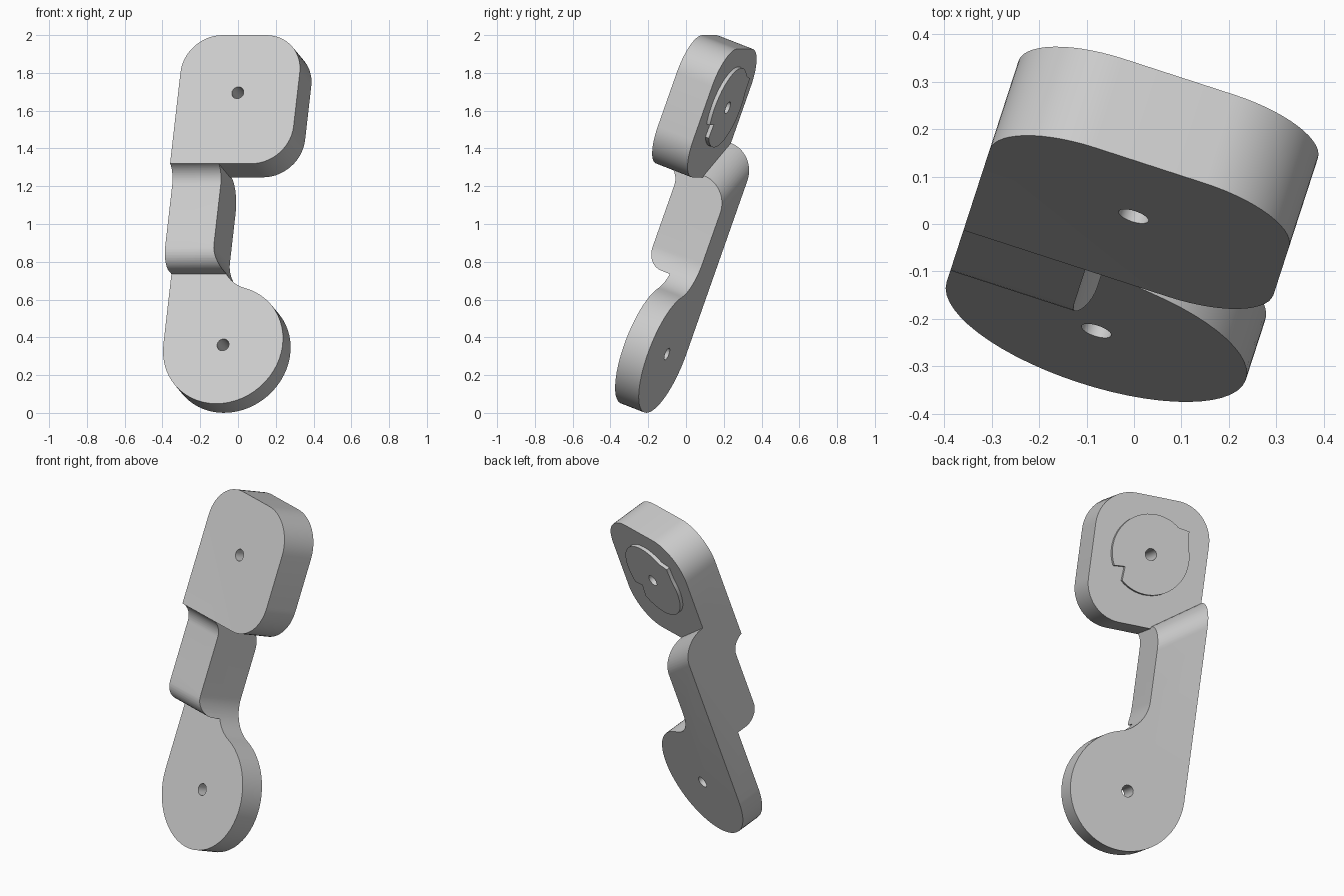
import bpy, bmesh
from math import radians, cos, sin, atan2, degrees, sqrt

cube = bpy.data.objects.get("Cube")
if cube:
    bpy.data.objects.remove(cube)

grey = bpy.data.materials.new("light_grey")
grey.use_nodes = True
grey.diffuse_color = (0.6, 0.6, 0.6, 1)
grey.node_tree.nodes["Principled BSDF"].inputs["Base Color"].default_value = (0.6, 0.6, 0.6, 1)

TILT = (radians(-20.3), 0, radians(-18))   # whole part leans back and turns


def arc(cx, cy, r, a0, a1, n=14):
    angles = [radians(a0 + (a1 - a0) * i / n) for i in range(n + 1)]
    return [(cx + r * cos(a), cy + r * sin(a)) for a in angles]


def prism(name, outline, lo, hi, axis="y"):
    """Extrude an outline along the local y axis (front view) or x axis (side view)."""
    def place(p, d):
        return (p[0], d, p[1]) if axis == "y" else (d, p[0], p[1])
    bm = bmesh.new()
    a, b = ([bm.verts.new(place(p, d)) for p in outline] for d in (lo, hi))
    bm.faces.new(a)
    bm.faces.new(b)
    for i in range(len(a)):
        j = (i + 1) % len(a)
        bm.faces.new((a[i], a[j], b[j], b[i]))
    bmesh.ops.recalc_face_normals(bm, faces=bm.faces)
    mesh = bpy.data.meshes.new(name)
    bm.to_mesh(mesh)
    bm.free()
    ob = bpy.data.objects.new(name, mesh)
    bpy.context.collection.objects.link(ob)
    mesh.materials.append(grey)
    ob.rotation_euler = TILT
    return ob


def combine(ob, other, operation):
    bpy.context.view_layer.update()
    mod = ob.modifiers.new(operation, "BOOLEAN")
    mod.operation, mod.object, mod.solver = operation, other, "EXACT"
    bpy.context.view_layer.objects.active = ob
    bpy.ops.object.modifier_apply(modifier=mod.name)
    bpy.data.objects.remove(other)


# Shared dimensions
LEFT, ARM_EDGE, MID, R = -0.338, -0.068, -0.006, 0.332
DISC_U, HEAD_U = 0.255, 1.595
HEAD_FRONT, HEAD_BACK = -0.574, -0.364
ARM_BACK, DISC_FRONT, ARM_FRONT = -0.209, -0.349, -0.5

# Arm and disc: front outline with a fillet where the arm meets the disc
fr = 0.2
fx = ARM_EDGE + fr
fu = DISC_U + sqrt((R + fr) ** 2 - (fx - MID) ** 2)
ang = degrees(atan2(fu - DISC_U, fx - MID))
outline = ([(LEFT, 1.5)] + arc(MID, DISC_U, R, 180, 360 + ang, 40)
           + arc(fx, fu, fr, 180 + ang, 180) + [(ARM_EDGE, 1.5)])
bracket = prism("bracket", outline, -0.8, 0)

# Side profile: stepped front, rounded shoulder at the back
br = ARM_BACK - HEAD_BACK
shoulder = arc(HEAD_BACK, 1.05, br, 0, 90)
profile = ([(ARM_BACK, -0.3)] + shoulder + [(-0.45, 1.3), (-0.57, 1.3)]
           + arc(-0.6, 1.1, 0.1, 75, 0, 10)
           + arc(ARM_FRONT + 0.1, 0.755, 0.1, 180, 270, 10)
           + [(DISC_FRONT, 0.655), (DISC_FRONT, -0.3)])
side = prism("side_profile", profile, -0.5, 0.5, "x")
# Slant the shoulder so it climbs toward the straight edge
for v in side.data.vertices:
    if v.co.y > HEAD_BACK - 0.01 and v.co.z > 1:
        v.co.z -= 0.68 * (v.co.x - ARM_EDGE)
bm = bmesh.new()
bm.from_mesh(side.data)
bmesh.ops.triangulate(bm, faces=bm.faces)
bmesh.ops.recalc_face_normals(bm, faces=bm.faces)
bm.to_mesh(side.data)
bm.free()
combine(bracket, side, "INTERSECT")

# Head plate: three rounded corners, one square corner at the arm
right, low, top, cr = MID + R, 1.195, 1.92, 0.21
head = prism("head_plate", [(LEFT, low)]
             + arc(right - cr, low + cr, cr, -90, 0)
             + arc(right - cr, top - cr, cr, 0, 90)
             + arc(LEFT + cr, top - cr, cr, 90, 180), HEAD_FRONT, HEAD_BACK)
combine(bracket, head, "UNION")

# Raised round boss on the back with one tab and one notch
boss_pts = (arc(0, 0, 0.224, -26, 128, 24) + [(-0.202, 0.167)]
            + arc(0, 0, 0.224, 158, 310, 24) + [(0.138, -0.093)])
boss = prism("boss", [(MID + x, HEAD_U + u) for x, u in boss_pts],
             HEAD_BACK - 0.03, HEAD_BACK + 0.02)
combine(bracket, boss, "UNION")

# Through holes
for u in (DISC_U, HEAD_U):
    combine(bracket, prism("hole_cutter", arc(MID, u, 0.033, 0, 345, 23), -0.8, 0), "DIFFERENCE")

bpy.ops.object.select_all(action="DESELECT")
bracket.select_set(True)
bpy.context.view_layer.objects.active = bracket
bpy.ops.object.shade_smooth_by_angle(angle=radians(30))
